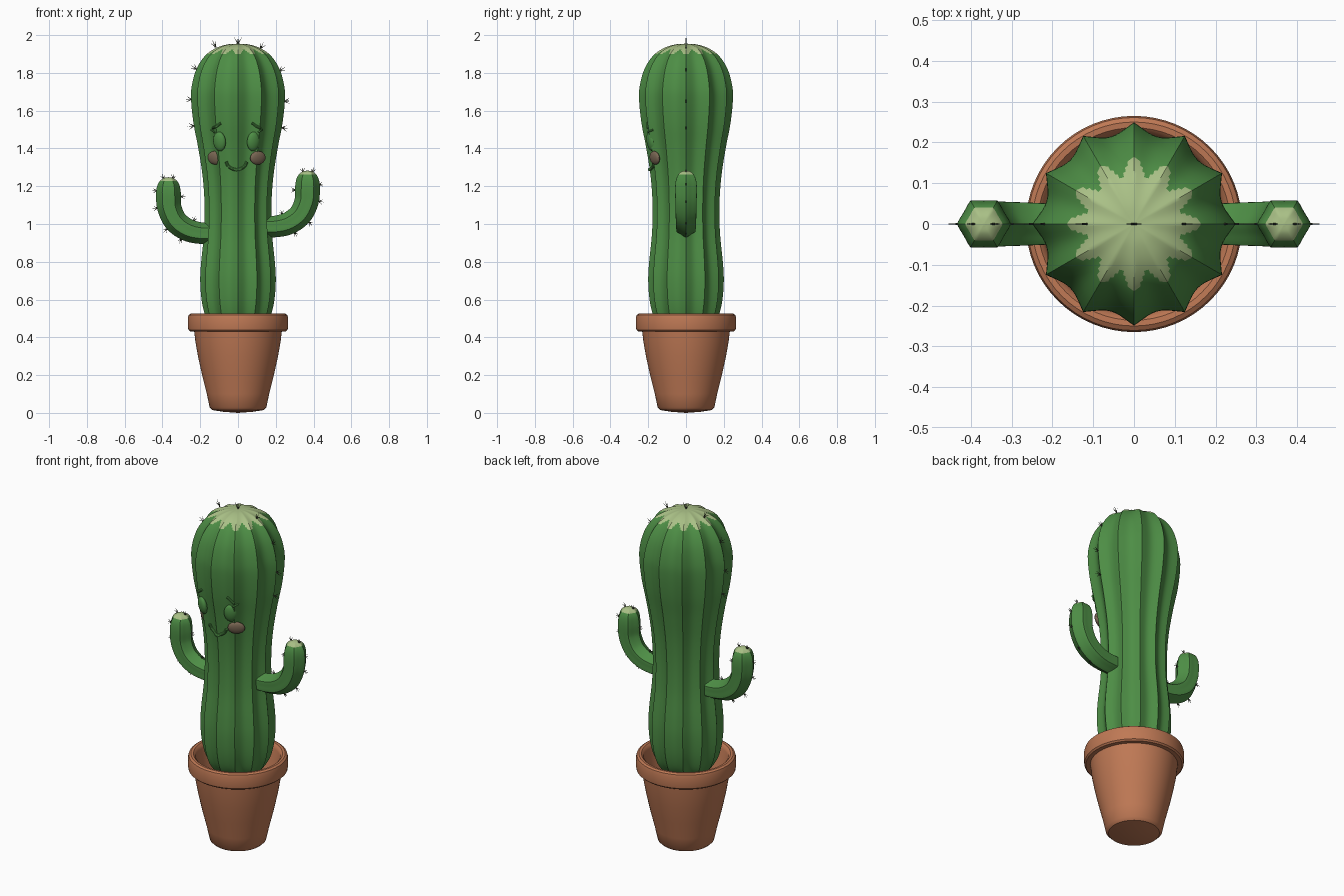
import bpy, bmesh, math
from mathutils import Vector, Matrix

if "Cube" in bpy.data.objects:
    bpy.data.objects.remove(bpy.data.objects["Cube"])


def mat(name, r, g, b):
    m = bpy.data.materials.new(name)
    m.diffuse_color = (r, g, b, 1)
    m.use_nodes = True
    m.node_tree.nodes["Principled BSDF"].inputs["Base Color"].default_value = m.diffuse_color
    return m


GREEN = mat("cactus_green", 0.075, 0.27, 0.06)
LIGHT = mat("pale_tip_green", 0.40, 0.53, 0.24)
CLAY = mat("terracotta", 0.52, 0.19, 0.09)
BLUSH = mat("dusty_blush", 0.20, 0.14, 0.09)
SPINE = mat("dark_spine", 0.05, 0.06, 0.035)


def finish(name, bm, mats):
    bmesh.ops.remove_doubles(bm, verts=bm.verts, dist=0.0002)
    bmesh.ops.recalc_face_normals(bm, faces=bm.faces)
    me = bpy.data.meshes.new(name)
    bm.to_mesh(me)
    bm.free()
    for m in mats:
        me.materials.append(m)
    ob = bpy.data.objects.new(name, me)
    bpy.context.collection.objects.link(ob)
    return ob


def spline(pts, n):
    """Catmull-Rom samples through tuples."""
    p = [Vector(q) for q in pts]
    p = [2 * p[0] - p[1]] + p + [2 * p[-1] - p[-2]]
    out = []
    for i in range(1, len(p) - 2):
        a, b, c, d = p[i - 1:i + 3]
        for k in range(n):
            t = k / n
            out.append(0.5 * (2 * b + (c - a) * t + (2 * a - 5 * b + 4 * c - d) * t * t
                              + (3 * b - a - 3 * c + d) * t ** 3))
    return out + [p[-2]]


def loft(name, rings, seg, ribs, depth, mats, rule=None):
    """Skin rings of (centre, in-plane normal, radius); ribs are cusped ridges."""
    bm = bmesh.new()
    Y = Vector((0, 1, 0))
    grid = []
    for c, n, r in rings:
        row = []
        for k in range(seg):
            a = 2 * math.pi * k / seg
            rr = max(r, 0) * (1 - depth * abs(math.sin(ribs * a / 2)))
            row.append(bm.verts.new(c + n * rr * math.cos(a) + Y * rr * math.sin(a)))
        grid.append(row)
    for A, B in zip(grid, grid[1:]):
        for k in range(seg):
            j = (k + 1) % seg
            f = bm.faces.new((A[k], A[j], B[j], B[k]))
            if rule and rule(f.calc_center_median()):
                f.material_index = 1
    return finish(name, bm, mats)


X = Vector((1, 0, 0))

# Ribbed body
BODY = [(0, .38), (.06, .39), (.11, .42), (.15, .47), (.175, .52), (.193, .6), (.2, .7),
        (.195, .8), (.18, .95), (.177, 1.1), (.187, 1.25), (.21, 1.4), (.235, 1.53),
        (.248, 1.65), (.245, 1.73), (.22, 1.82), (.175, 1.89), (.12, 1.93), (.06, 1.95), (0, 1.955)]
prof = spline(BODY, 5)
loft("cactus_body", [(Vector((0, 0, p.y)), X, p.x) for p in prof], 120, 12, 0.11, [GREEN, LIGHT],
     lambda c: c.z > 1.91 - 0.012 * math.cos(12 * math.atan2(c.y, c.x)))

# Pot: outer wall, rim, inner wall and floor
POT = [(0, 0), (.08, .006), (.135, .015), (.15, .03), (.165, .1), (.19, .2), (.212, .3), (.226, .38),
       (.232, .432), (.255, .432), (.263, .44), (.265, .455), (.265, .503), (.261, .518), (.25, .525),
       (.236, .524), (.226, .515), (.222, .5), (.215, .46), (.2, .4), (.19, .36), (0, .36)]
loft("pot", [(Vector((0, 0, z)), X, r) for r, z in POT], 64, 0, 0, [CLAY])

# Arms: (x, z, radius) along the bend, mirrored, the left one lower
ARM = [(.12, .985, .055), (.2, .987, .057), (.27, 1.005, .06), (.33, 1.05, .062), (.363, 1.12, .064),
       (.368, 1.19, .066), (.368, 1.235, .06), (.368, 1.262, .046), (.368, 1.278, .025), (.368, 1.283, 0)]
for side, dz, nm in ((1, 0, "right"), (-1, -.035, "left")):
    s = spline(ARM, 5)
    rings = []
    for i, p in enumerate(s):
        t = s[min(i + 1, len(s) - 1)] - s[max(i - 1, 0)]
        n = Vector((t.y * side, 0, -t.x)).normalized()
        rings.append((Vector((p.x * side, 0, p.y + dz)), n, p.z))
    loft("arm_" + nm, rings, 48, 6, 0.13, [GREEN, LIGHT], lambda c: c.z > 1.262 + dz)

# Spine clusters fanned in the x-z plane: (x, z, outward angle)
bm = bmesh.new()


def cluster(x, z, ang, length=.045):
    for off, k in ((-32, .85), (0, 1), (32, .85)):
        a = math.radians(ang + off)
        d = Vector((math.cos(a), 0, math.sin(a)))
        L = length * k + .006
        M = Matrix.Translation(Vector((x, 0, z)) + d * (L / 2 - .006)) @ \
            d.to_track_quat('Z', 'Y').to_matrix().to_4x4()
        bmesh.ops.create_cone(bm, cap_ends=True, segments=6, radius1=.0032, radius2=.0005,
                              depth=L, matrix=M)


cluster(0, 1.955, 90)
for x, z, a in ((.12, 1.93, 65), (.22, 1.81, 35), (.247, 1.65, 3), (.233, 1.51, -8)):
    cluster(x, z, a, .035)
    cluster(-x, z + .01, 180 - a, .035)
for side, dz in ((1, 0), (-1, -.035)):
    for x, z, a in ((.345, 1.275, 105), (.393, 1.275, 70), (.43, 1.21, 5), (.427, 1.12, -10),
                    (.375, 1.01, -45), (.3, .957, -65), (.303, 1.18, 180), (.235, 1.05, 110)):
        cluster(x * side, z + dz, a if side > 0 else 180 - a, .027)
finish("spines", bm, [SPINE])


# Face
def surface(x, z, lift=0.0):
    """Point on the front of the body at x, z."""
    r = next(a.x + (b.x - a.x) * (z - a.y) / (b.y - a.y)
             for a, b in zip(prof, prof[1:]) if a.y <= z <= b.y and b.y > a.y)
    q = r
    for _ in range(5):
        a = math.asin(x / q)
        q = r * (1 - 0.11 * abs(math.sin(6 * a)))
    return Vector((x, -math.sqrt(q * q - x * x) - lift, z))


def bump(name, x, z, size, m):
    b = bmesh.new()
    p = surface(x, z)
    M = Matrix.Translation(p) @ Matrix.Rotation(math.asin(x / .21), 4, 'Z') @ \
        Matrix.Rotation(math.radians(9), 4, 'X') @ Matrix.Diagonal((*size, 1))
    bmesh.ops.create_uvsphere(b, u_segments=28, v_segments=16, radius=1, matrix=M)
    finish(name, b, [m])


def stroke(name, pts, rad):
    """Tube laid along the body surface."""
    cu = bpy.data.curves.new(name, 'CURVE')
    cu.dimensions = '3D'
    cu.bevel_depth = rad
    cu.bevel_resolution = 3
    cu.use_fill_caps = True
    path = [surface(p.x, p.y, .003) for p in spline(pts, 5)]
    sp = cu.splines.new('POLY')
    sp.points.add(len(path) - 1)
    for q, v in zip(sp.points, path):
        q.co = (*v, 1)
    cu.materials.append(GREEN)
    ob = bpy.data.objects.new(name, cu)
    bpy.context.collection.objects.link(ob)
    bpy.ops.object.select_all(action='DESELECT')
    ob.select_set(True)
    bpy.context.view_layer.objects.active = ob
    bpy.ops.object.convert(target='MESH')


CX = -.008
for s, nm in ((-1, "left"), (1, "right")):
    bump("eye_" + nm, CX + s * .09, 1.437, (.036, .02, .052), GREEN)
    bump("cheek_" + nm, CX + s * .113, 1.35, (.046, .016, .036), BLUSH)
    stroke("brow_" + nm, [(CX + s * .125, 1.508), (CX + s * .105, 1.518), (CX + s * .082, 1.535)], .007)
    stroke("lash_" + nm, [(CX + s * .115, 1.485), (CX + s * .135, 1.498)], .005)
stroke("smile", [(CX - .055, 1.33), (CX - .04, 1.303), (CX, 1.287), (CX + .04, 1.303), (CX + .055, 1.33)], .008)

# Smooth shading, keeping ridges sharp
bpy.ops.object.select_all(action='SELECT')
bpy.context.view_layer.objects.active = bpy.data.objects["cactus_body"]
bpy.ops.object.shade_smooth_by_angle(angle=math.radians(35))
